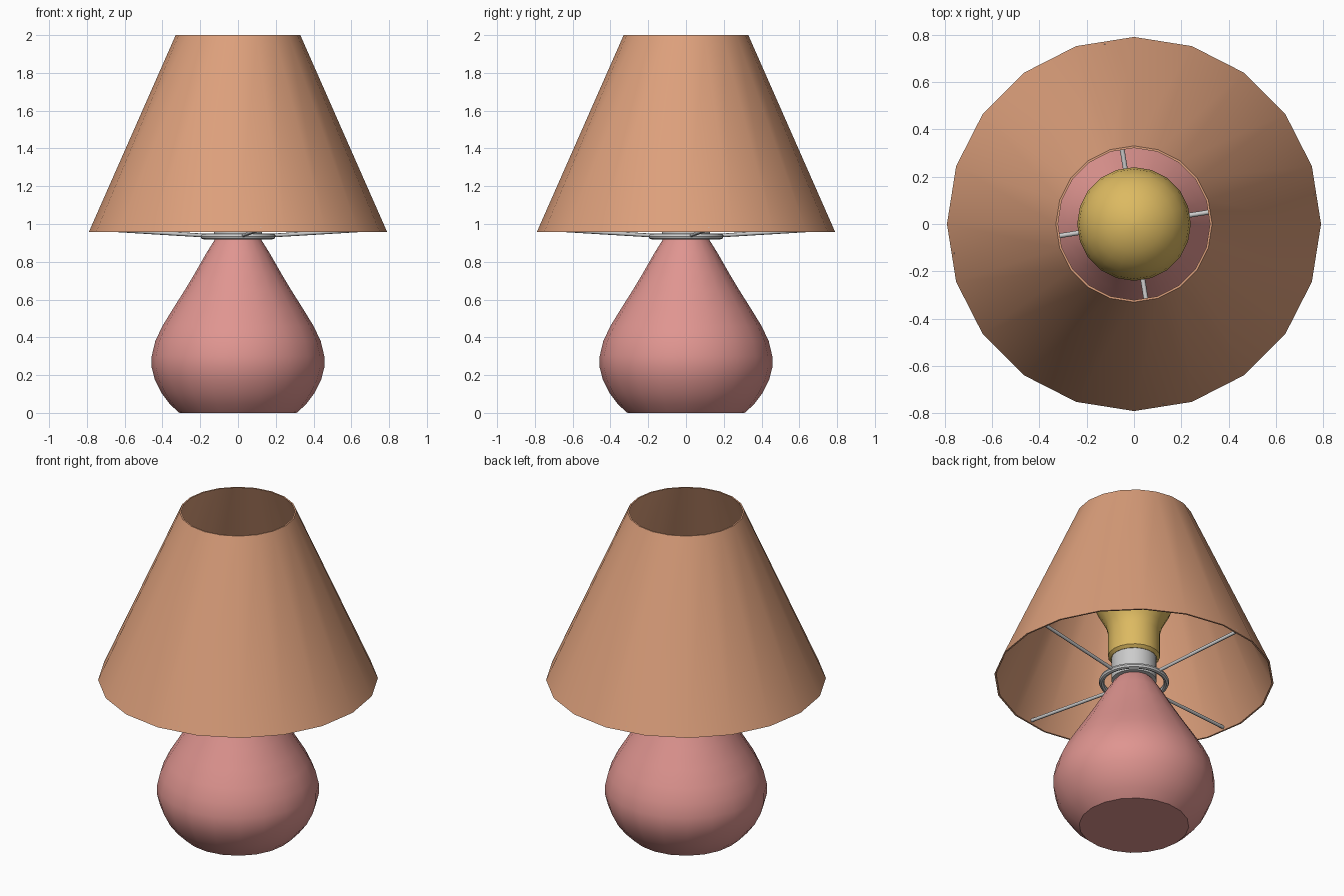
import bpy, bmesh, math
from mathutils import Vector

if "Cube" in bpy.data.objects:
    bpy.data.objects.remove(bpy.data.objects["Cube"])

SIDES = 20


def material(name, rgb):
    m = bpy.data.materials.new(name)
    m.diffuse_color = (*rgb, 1)
    m.use_nodes = True
    m.node_tree.nodes["Principled BSDF"].inputs["Base Color"].default_value = m.diffuse_color
    return m


def finish(name, bm, mat=None, angle=40):
    bmesh.ops.recalc_face_normals(bm, faces=bm.faces)
    me = bpy.data.meshes.new(name)
    bm.to_mesh(me)
    bm.free()
    ob = bpy.data.objects.new(name, me)
    bpy.context.collection.objects.link(ob)
    if mat:
        me.materials.append(mat)
    bpy.ops.object.select_all(action='DESELECT')
    ob.select_set(True)
    bpy.context.view_layer.objects.active = ob
    bpy.ops.object.shade_smooth_by_angle(angle=math.radians(angle))
    return ob


def lathe(name, profile, mat=None, closed=False, sides=SIDES):
    """Revolve (radius, z) points; closed loops make rings, open ones get caps."""
    bm = bmesh.new()
    rings = [[bm.verts.new((r * math.cos(2 * math.pi * i / sides),
                            r * math.sin(2 * math.pi * i / sides), z))
              for i in range(sides)] for r, z in profile]
    pairs = list(zip(rings, rings[1:]))
    if closed:
        pairs.append((rings[-1], rings[0]))
    else:
        bm.faces.new(rings[0])
        bm.faces.new(rings[-1])
    for a, b in pairs:
        for i in range(sides):
            j = (i + 1) % sides
            bm.faces.new((a[i], a[j], b[j], b[i]))
    return finish(name, bm, mat)


pink = material("pink_ceramic", (0.74, 0.30, 0.28))
tan = material("tan_fabric", (0.72, 0.35, 0.20))
gold = material("warm_glass", (0.72, 0.49, 0.12))

# Pear-shaped body
lathe("lamp_body", [(0.31, 0), (0.36, 0.045), (0.405, 0.105), (0.44, 0.175),
                    (0.457, 0.24), (0.457, 0.30), (0.438, 0.38), (0.40, 0.46),
                    (0.345, 0.55), (0.285, 0.645), (0.225, 0.745),
                    (0.165, 0.85), (0.118, 0.925), (0.10, 0.945)], pink)

# Bulb socket
lathe("socket", [(0.128, 0.943), (0.128, 1.095)])

# Bulb: straight neck flaring into a globe
globe = [(0.24 * math.cos(math.radians(a)), 1.51 + 0.24 * math.sin(math.radians(a)))
         for a in (-30, -15, 0, 15, 30, 45, 60, 75, 87)]
lathe("bulb", [(0.13, 1.085), (0.147, 1.10), (0.147, 1.25), (0.16, 1.30),
               (0.183, 1.345)] + globe, gold)

# Thin-walled conical shade
lathe("shade", [(0.79, 0.957), (0.33, 2.0), (0.321, 2.0), (0.78, 0.957)],
      tan, closed=True)

# Wire ring around the neck
lathe("support_ring", [(0.183 + 0.016 * math.cos(k * math.pi / 4),
                        0.935 + 0.016 * math.sin(k * math.pi / 4))
                       for k in range(8)], closed=True, sides=40)

# Four spokes from the ring to the lower shade edge
for n in range(4):
    ang = math.radians(9 + 90 * n)
    out = Vector((math.cos(ang), math.sin(ang), 0))
    a = out * 0.18 + Vector((0, 0, 0.939))
    b = out * 0.77 + Vector((0, 0, 0.974))
    bm = bmesh.new()
    bmesh.ops.create_cone(bm, cap_ends=True, segments=8, radius1=0.01,
                          radius2=0.01, depth=(b - a).length)
    ob = finish(f"spoke_{n + 1}", bm, angle=50)
    ob.location = (a + b) / 2
    ob.rotation_euler = (b - a).to_track_quat('Z', 'Y').to_euler()
